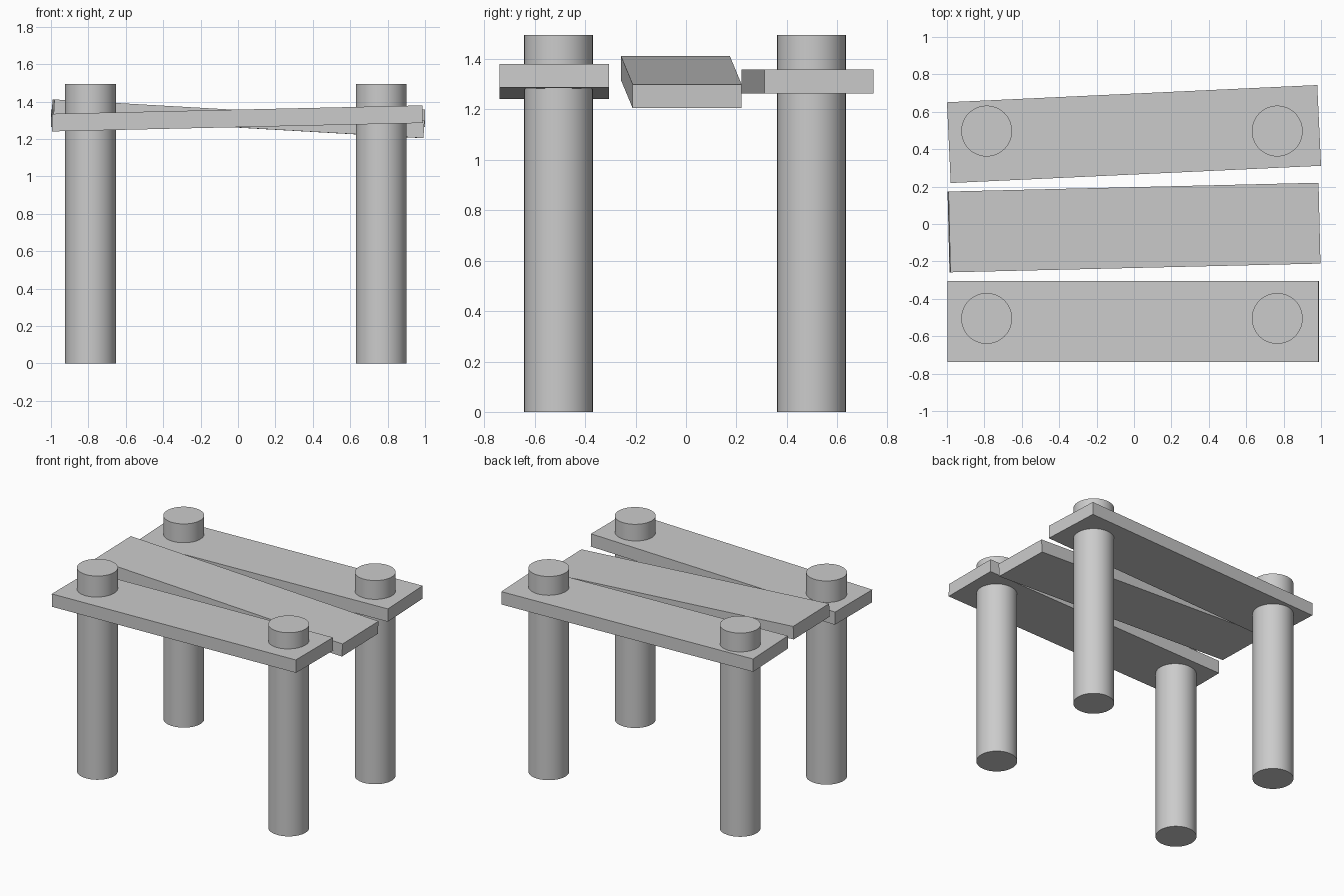
import bpy
from math import radians

if "Cube" in bpy.data.objects:
    bpy.data.objects.remove(bpy.data.objects["Cube"])


def add_post(name, x, y):
    height = 1.495
    bpy.ops.mesh.primitive_cylinder_add(vertices=48, radius=0.136, depth=height,
                                        location=(x, y, height / 2))
    bpy.context.object.name = name
    bpy.ops.object.shade_smooth_by_angle(angle=radians(30))


def add_plank(name, location, pitch, yaw):
    bpy.ops.mesh.primitive_cube_add(size=1, location=location)
    ob = bpy.context.object
    ob.name = name
    ob.dimensions = (1.982, 0.432, 0.094)
    bpy.ops.object.transform_apply(location=False, rotation=False, scale=True)
    ob.rotation_euler = (0, pitch, yaw)


# Four round posts that run up through the planks
for side, x in (("left", -0.788), ("right", 0.766)):
    for end, y in (("front", -0.505), ("back", 0.497)):
        add_post(f"{end}_{side}_post", x, y)

# Three loosely laid planks, each slightly crooked
add_plank("front_plank", (-0.004, -0.522, 1.310), -0.0227, 0)
add_plank("middle_plank", (0, -0.019, 1.308), 0.057, 0.0237)
add_plank("back_plank", (0, 0.481, 1.310), 0, 0.0465)
